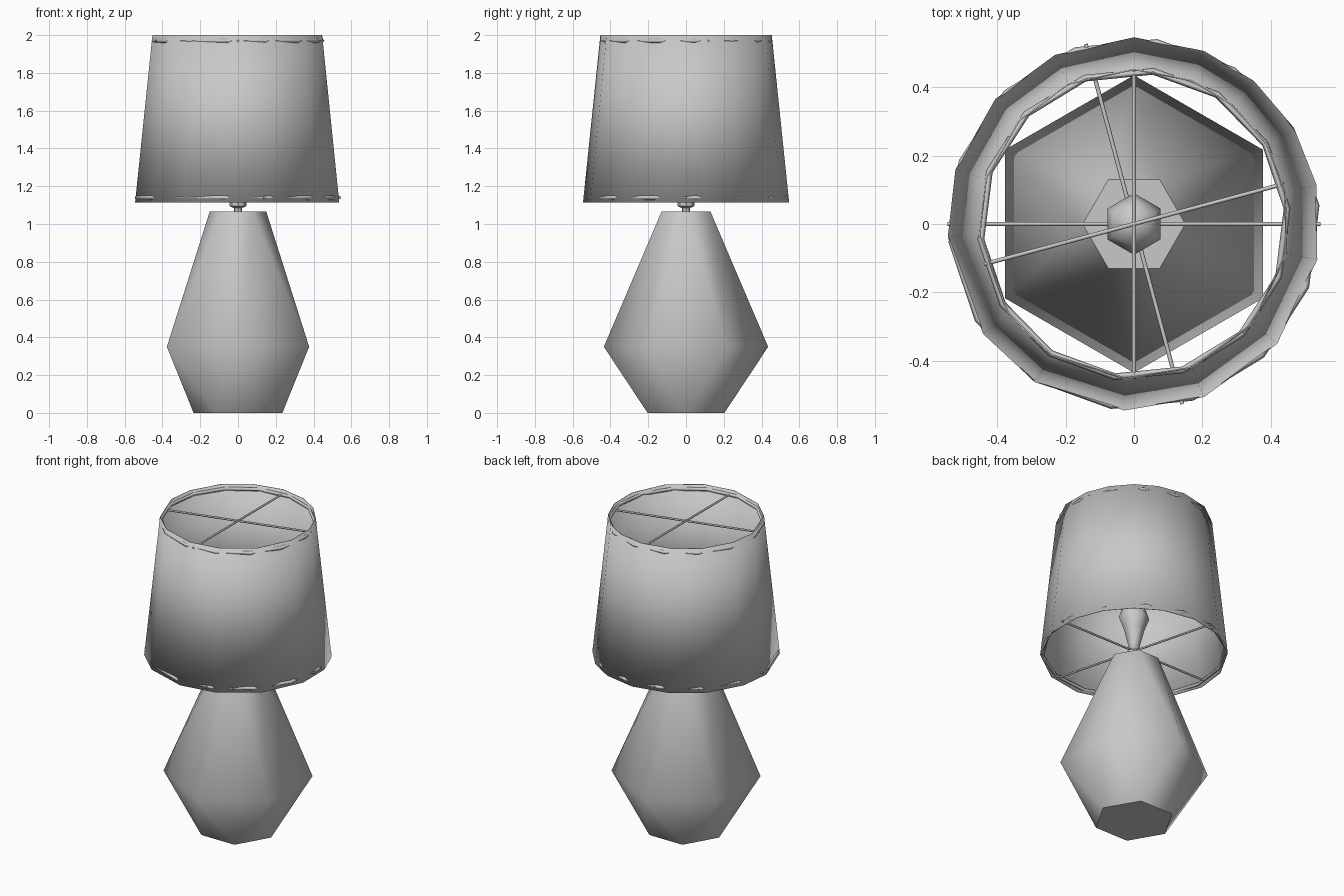
import bpy
import bmesh
from math import radians, cos, sin, pi
from mathutils import Matrix, Vector

cube = bpy.data.objects.get("Cube")
if cube:
    bpy.data.objects.remove(cube, do_unlink=True)

# Single grey for the whole lamp
grey = bpy.data.materials.new("soft_grey")
grey.use_nodes = True
grey.diffuse_color = (0.58, 0.58, 0.58, 1)
grey.node_tree.nodes["Principled BSDF"].inputs["Base Color"].default_value = (0.58, 0.58, 0.58, 1)


def finish(name, bm, smooth_angle):
    """Turn a bmesh into a shaded object."""
    bmesh.ops.recalc_face_normals(bm, faces=bm.faces)
    mesh = bpy.data.meshes.new(name)
    bm.to_mesh(mesh)
    bm.free()
    mesh.materials.append(grey)
    obj = bpy.data.objects.new(name, mesh)
    bpy.context.collection.objects.link(obj)
    bpy.ops.object.select_all(action="DESELECT")
    obj.select_set(True)
    bpy.context.view_layer.objects.active = obj
    if smooth_angle >= 180:
        bpy.ops.object.shade_smooth()
    elif smooth_angle > 0:
        bpy.ops.object.shade_smooth_by_angle(angle=radians(smooth_angle))
    return obj


def ring(bm, radius, z, angles):
    return [bm.verts.new((radius * cos(a), radius * sin(a), z)) for a in angles]


def even(sides, turn=0.0):
    return [2 * pi * i / sides + turn for i in range(sides)]


def lathe(name, profile, angles, closed, smooth_angle):
    """Sweep (radius, z) points round the z axis; closed joins last to first."""
    bm = bmesh.new()
    rings = [ring(bm, r, z, angles) for r, z in profile]
    pairs = list(zip(rings, rings[1:]))
    if closed:
        pairs.append((rings[-1], rings[0]))
    else:
        bm.faces.new(rings[0])
        bm.faces.new(rings[-1])
    n = len(angles)
    for a, b in pairs:
        for i in range(n):
            j = (i + 1) % n
            bm.faces.new((a[i], a[j], b[j], b[i]))
    return finish(name, bm, smooth_angle)


# Faceted body: three hexagons, the middle one turned by half a side
bm = bmesh.new()
for radius, z, turn in ((0.235, 0, 0), (0.435, 0.35, pi / 6), (0.15, 1.065, 0)):
    ring(bm, radius, z, even(6, turn))
bmesh.ops.convex_hull(bm, input=bm.verts)
bmesh.ops.dissolve_limit(bm, angle_limit=radians(1), verts=bm.verts, edges=bm.edges)
finish("faceted_body", bm, 55)

# Socket and bulb
lathe("socket", [(0.022, 1.06), (0.022, 1.085), (0.045, 1.095), (0.045, 1.13), (0.028, 1.14)],
      even(8), False, 40)
lathe("bulb", [(0.028, 1.135), (0.035, 1.18), (0.06, 1.28), (0.09, 1.36), (0.07, 1.42), (0.025, 1.45)],
      even(6, pi / 6), False, 180)

# Thin tapered shade with uneven sides
shade_angles = [radians(a) for a in
                (-11, 12, 31, 50, 68, 90, 115, 138, 163, 184, 216, 238, 267, 292, 320)]
lathe("shade", [(0.546, 1.115), (0.454, 2.0), (0.45, 2.0), (0.542, 1.115)], shade_angles, True, 180)

# Wire rings and crossed wires at both rims
for label, z, radius, half, turns in (("top", 1.97, 0.45, 0.454, (15, 90)),
                                      ("bottom", 1.14, 0.535, 0.545, (0, 105))):
    tube = [(radius + 0.01 * cos(a), z + 0.012 * sin(a)) for a in even(4)]
    lathe(label + "_wire_ring", tube, even(14, 0.1), True, 180)
    for k, turn in enumerate(turns):
        bm = bmesh.new()
        spin = Matrix.Translation(Vector((0, 0, z))) @ Matrix.Rotation(radians(turn), 4, "Z")
        lay = Matrix.Rotation(pi / 2, 4, "Y")
        bmesh.ops.create_cone(bm, cap_ends=True, segments=6, radius1=0.006, radius2=0.006,
                              depth=2 * half, matrix=spin @ lay)
        finish(f"{label}_cross_wire_{k + 1}", bm, 65)
